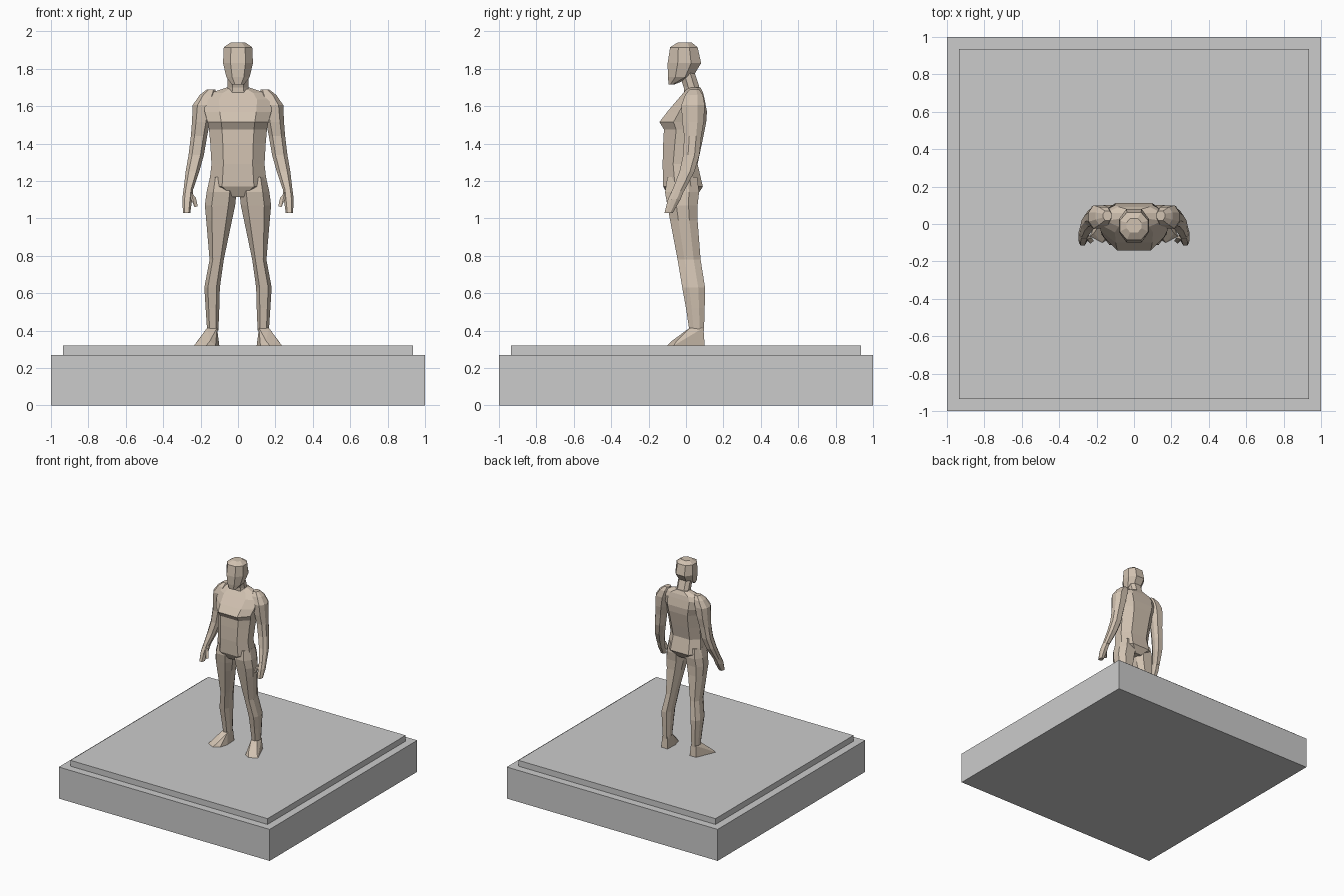
import bpy, bmesh

skin = bpy.data.materials.new("bronze_clay")
skin.diffuse_color = (0.64, 0.54, 0.44, 1)


def finish(name, bm, mirror=False, mat=skin):
    bmesh.ops.recalc_face_normals(bm, faces=bm.faces)
    me = bpy.data.meshes.new(name)
    bm.to_mesh(me)
    bm.free()
    ob = bpy.data.objects.new(name, me)
    bpy.context.collection.objects.link(ob)
    if mat:
        me.materials.append(mat)
    if mirror:
        m = ob.modifiers.new("mirror", 'MIRROR')
        m.use_axis[0] = True
        m.use_mirror_merge = False
    return ob


def loft(name, rings, flat=0.55, mirror=False):
    """Eight-sided sections given as (z, x_min, x_max, y_front, y_back)."""
    bm = bmesh.new()
    loops = []
    for z, xa, xb, ya, yb in rings:
        cx, w = (xa + xb) / 2, (xb - xa) / 2
        cy, d = (ya + yb) / 2, (yb - ya) / 2
        outline = [(-flat, -1), (flat, -1), (1, -0.4), (1, 0.4),
                   (flat, 1), (-flat, 1), (-1, 0.4), (-1, -0.4)]
        loops.append([bm.verts.new((cx + u * w, cy + v * d, z)) for u, v in outline])
    for a, b in zip(loops, loops[1:]):
        for i in range(8):
            j = (i + 1) % 8
            bm.faces.new((a[i], a[j], b[j], b[i]))
    bm.faces.new(loops[0])
    bm.faces.new(loops[-1])
    return finish(name, bm, mirror)


def hull(name, points, mirror=True):
    bm = bmesh.new()
    for p in points:
        bm.verts.new(p)
    r = bmesh.ops.convex_hull(bm, input=bm.verts)
    bmesh.ops.delete(bm, geom=list({g for g in r["geom_interior"] if isinstance(g, bmesh.types.BMVert)}),
                     context='VERTS')
    return finish(name, bm, mirror)


def slab(name, half, z0, z1):
    bm = bmesh.new()
    bmesh.ops.create_cube(bm, size=1)
    bmesh.ops.scale(bm, vec=(2 * half, 2 * half, z1 - z0), verts=bm.verts)
    bmesh.ops.translate(bm, vec=(0, 0, (z0 + z1) / 2), verts=bm.verts)
    return finish(name, bm, mat=None)


def centred(rows):
    return [(z, -w, w, a, b) for z, w, a, b in rows]


# Stepped plinth
slab("plinth_base", 1.0, 0.0, 0.27)
slab("plinth_top", 0.935, 0.27, 0.32)

# Torso with overhanging chest and rounded seat
loft("torso", centred([
    (1.115, 0.05, -0.09, 0.055), (1.17, 0.155, -0.122, 0.09),
    (1.29, 0.142, -0.125, 0.062), (1.40, 0.148, -0.122, 0.085),
    (1.475, 0.155, -0.118, 0.10), (1.515, 0.163, -0.142, 0.108),
    (1.57, 0.178, -0.10, 0.112), (1.635, 0.185, -0.045, 0.10),
    (1.67, 0.15, -0.015, 0.092), (1.70, 0.06, 0.01, 0.078)]))

# Neck and head
loft("neck", centred([(1.64, 0.058, -0.012, 0.085), (1.70, 0.055, -0.012, 0.072),
                      (1.80, 0.055, -0.045, 0.04)]))
loft("head", centred([
    (1.715, 0.032, -0.092, -0.065), (1.755, 0.062, -0.097, 0.035),
    (1.83, 0.08, -0.098, 0.081), (1.915, 0.076, -0.085, 0.062),
    (1.94, 0.04, -0.045, 0.03)]), flat=0.5)

# Arms with shoulder caps, tapering forward to the hands
loft("arm", [
    (1.69, 0.12, 0.165, 0.02, 0.07), (1.66, 0.12, 0.205, -0.005, 0.09),
    (1.605, 0.13, 0.242, -0.025, 0.10), (1.515, 0.15, 0.246, -0.02, 0.095),
    (1.44, 0.165, 0.252, -0.01, 0.082), (1.34, 0.182, 0.264, -0.015, 0.072),
    (1.25, 0.207, 0.28, -0.035, 0.045), (1.145, 0.243, 0.292, -0.075, -0.01)],
    mirror=True)
loft("hand", [
    (1.15, 0.24, 0.292, -0.074, -0.01), (1.10, 0.245, 0.298, -0.097, -0.03),
    (1.03, 0.255, 0.294, -0.115, -0.07)], mirror=True)
hull("thumb", [(0.25, -0.05, 1.14), (0.25, -0.08, 1.14), (0.25, -0.06, 1.10),
               (0.25, -0.09, 1.10), (0.215, -0.09, 1.065), (0.232, -0.105, 1.06),
               (0.23, -0.08, 1.06), (0.225, -0.075, 1.11)])

# Legs
loft("leg", [
    (0.40, 0.105, 0.165, 0.018, 0.096), (0.52, 0.10, 0.173, 0.0, 0.10),
    (0.63, 0.097, 0.18, -0.02, 0.102), (0.78, 0.076, 0.152, -0.045, 0.078),
    (0.99, 0.032, 0.170, -0.085, 0.062), (1.07, 0.015, 0.177, -0.10, 0.062),
    (1.14, 0.008, 0.168, -0.112, 0.07), (1.22, 0.02, 0.15, -0.10, 0.06)],
    mirror=True)

# Feet turned outward
hull("foot", [
    (0.105, 0.10, 0.32), (0.165, 0.10, 0.32), (0.12, -0.07, 0.32),
    (0.17, -0.10, 0.32), (0.235, -0.065, 0.32), (0.10, 0.0, 0.32),
    (0.15, -0.075, 0.345), (0.215, -0.05, 0.345),
    (0.112, 0.02, 0.415), (0.165, 0.02, 0.415),
    (0.112, 0.093, 0.415), (0.16, 0.093, 0.415)])
